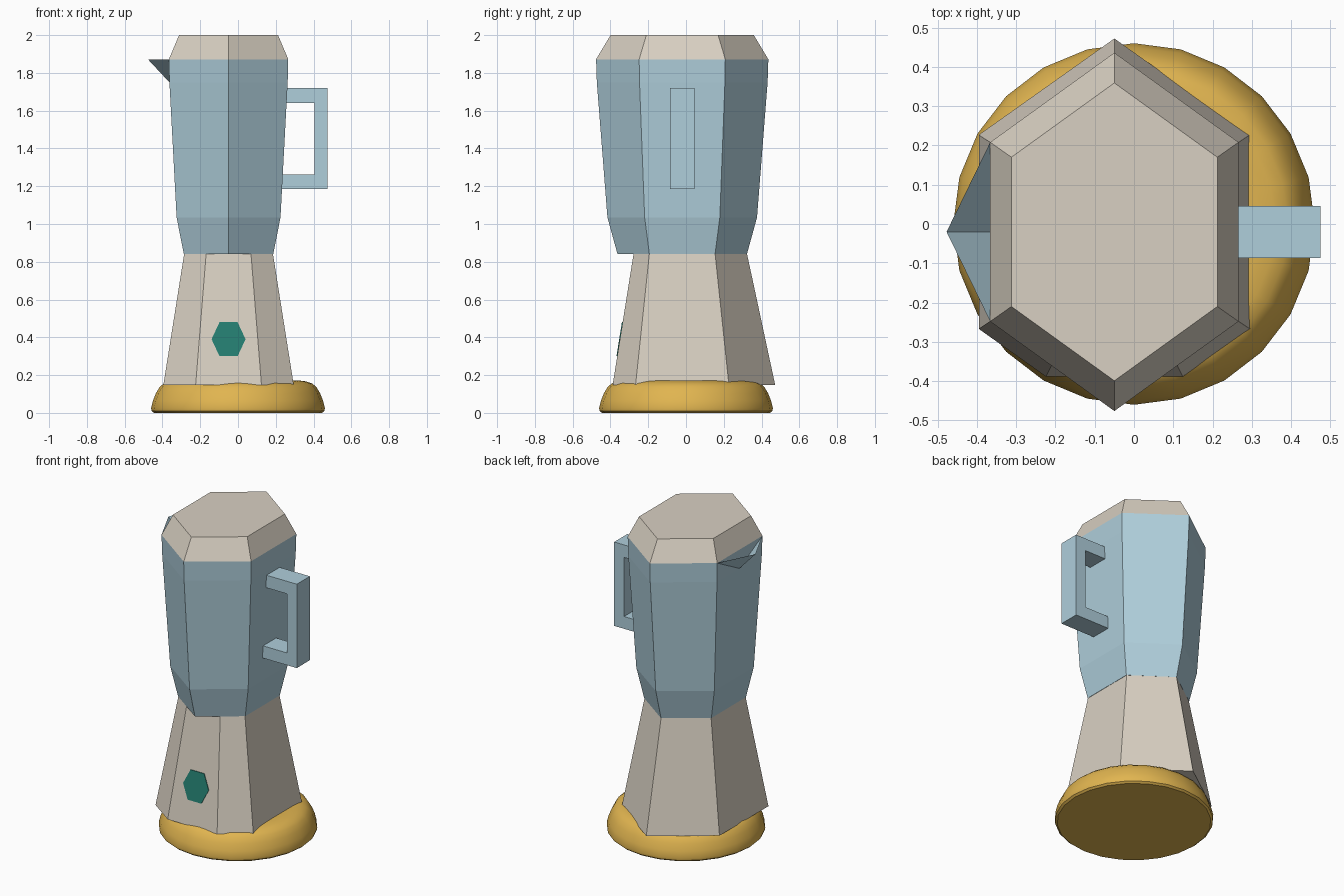
import bpy, bmesh, math

cube = bpy.data.objects.get("Cube")
if cube:
    bpy.data.objects.remove(cube, do_unlink=True)

CX, CY = -0.05, -0.02  # axis of the hexagonal parts


def make_material(name, rgb):
    mat = bpy.data.materials.new(name)
    mat.use_nodes = True
    color = (*rgb, 1)
    mat.diffuse_color = color
    bsdf = next(n for n in mat.node_tree.nodes if n.type == 'BSDF_PRINCIPLED')
    bsdf.inputs["Base Color"].default_value = color
    return mat


blue = make_material("pale blue", (0.43, 0.62, 0.71))
cream = make_material("warm cream", (0.69, 0.63, 0.54))
gold = make_material("golden yellow", (0.75, 0.46, 0.08))
teal = make_material("dark teal", (0.018, 0.21, 0.165))


def add_object(name, bm, mat, recalc=True):
    if recalc:
        bmesh.ops.recalc_face_normals(bm, faces=bm.faces)
    mesh = bpy.data.meshes.new(name)
    bm.to_mesh(mesh)
    bm.free()
    mesh.materials.append(mat)
    obj = bpy.data.objects.new(name, mesh)
    bpy.context.collection.objects.link(obj)
    return obj


def loft(name, rings, mat, caps=(True, True)):
    """Skin a stack of rings that have equal point counts."""
    bm = bmesh.new()
    rows = [[bm.verts.new(p) for p in ring] for ring in rings]
    n = len(rows[0])
    for low, high in zip(rows, rows[1:]):
        for i in range(n):
            j = (i + 1) % n
            bm.faces.new((low[i], low[j], high[j], high[i]))
    if caps[0]:
        bm.faces.new(rows[0][::-1])
    if caps[1]:
        bm.faces.new(rows[-1])
    return add_object(name, bm, mat)


def hexagon(rx, side, ry, z, cut=None):
    """Hexagon pointing front and back; cut trims the front corner flat."""
    pts = [(rx, -side), (rx, side), (0, ry), (-rx, side), (-rx, -side)]
    if cut:
        y = -side - (ry - side) * (1 - cut)
        pts += [(-rx * cut, y), (rx * cut, y)]
    else:
        pts.append((0, -ry))
    return [(CX + x, CY + y, z) for x, y in pts]


def extrude_profile(name, profile, place, offset, mat):
    """Extrude a flat outline by an offset vector."""
    return loft(name, [[place(a, b) for a, b in profile],
                       [tuple(p + o for p, o in zip(place(a, b), offset))
                        for a, b in profile]], mat)


# Round base, turned from a profile
profile = [(0.445, 0), (0.457, 0.01), (0.46, 0.025), (0.45, 0.065), (0.434, 0.105),
           (0.415, 0.137), (0.392, 0.156), (0.36, 0.167), (0.32, 0.172)]
SIDES = 24
base = loft("round_base", [[(r * math.cos(math.tau * i / SIDES),
                             r * math.sin(math.tau * i / SIDES), z)
                            for i in range(SIDES)] for r, z in profile], gold)
bpy.context.view_layer.objects.active = base
base.select_set(True)
bpy.ops.object.shade_smooth_by_angle(angle=math.radians(35))
base.select_set(False)

# Flared stand with a flat front panel
Z0, Z1 = 0.148, 0.842
loft("stand", [hexagon(0.345, 0.247, 0.492, Z0, 0.505),
               hexagon(0.235, 0.174, 0.343, Z1, 0.505)], cream)

# Jug body
loft("jug", [hexagon(0.237, 0.174, 0.343, Z1),
             hexagon(0.275, 0.199, 0.396, 1.035),
             hexagon(0.313, 0.226, 0.452, 1.75),
             hexagon(0.316, 0.228, 0.456, 1.872)], blue)

# Bevelled lid
loft("lid", [hexagon(0.316, 0.228, 0.456, 1.872),
             hexagon(0.262, 0.19, 0.379, 2.0)], cream, (False, True))

# Open pouring spout: two folded triangles
bm = bmesh.new()
tip = bm.verts.new((-0.477, CY, 1.872))
low = bm.verts.new((CX - 0.313, CY, 1.75))
for s in (-1, 1):
    corner = bm.verts.new((CX - 0.316, CY + s * 0.228, 1.872))
    bm.faces.new((tip, low, corner) if s < 0 else (tip, corner, low))
add_object("spout", bm, blue, recalc=False)

# Square handle
outline = [(0.25, 1.72), (0.475, 1.72), (0.475, 1.185), (0.225, 1.185),
           (0.225, 1.263), (0.405, 1.263), (0.405, 1.64), (0.25, 1.64)]
extrude_profile("handle", outline, lambda x, z: (x, CY - 0.066, z), (0, 0.132, 0), blue)

# Six-sided button lying on the sloped front panel
y0 = CY - 0.247 - (0.492 - 0.247) * 0.495
y1 = CY - 0.174 - (0.343 - 0.174) * 0.495
slope = (y1 - y0) / (Z1 - Z0)
button = [(0.09, 0), (0.048, 0.09), (-0.048, 0.09),
          (-0.09, 0), (-0.048, -0.09), (0.048, -0.09)]
extrude_profile("button", button,
                lambda x, z: (CX + x, y0 + slope * (0.39 + z - Z0) + 0.002, 0.39 + z),
                (0, -0.006, 0), teal)
